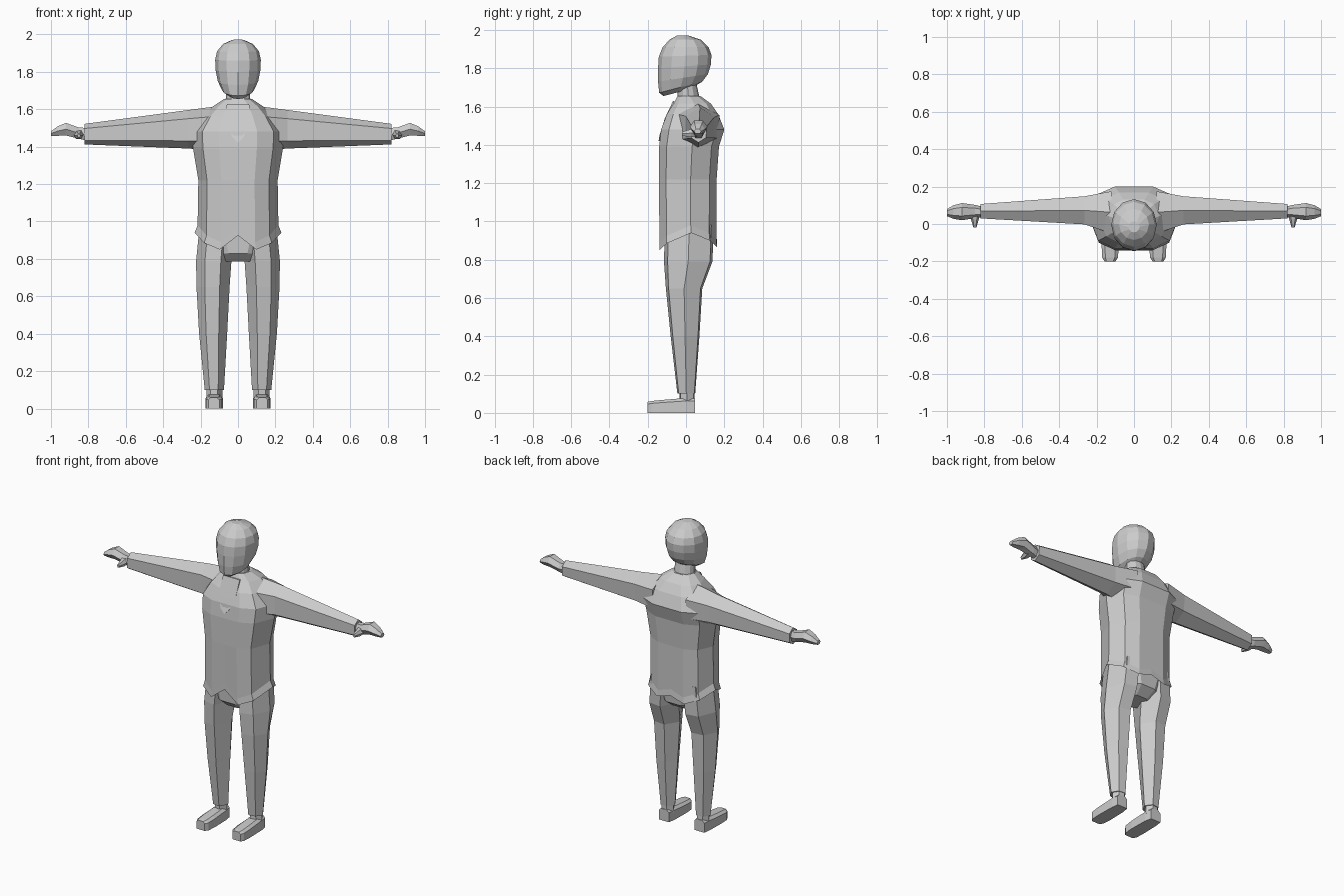
import bpy, bmesh, math

grey = bpy.data.materials.new("plain grey")
grey.diffuse_color = (0.6, 0.6, 0.6, 1)


def section(shape, u0, u1, v0, v1):
    """Scale a unit outline (-1..1) into the given box."""
    cu, hu, cv, hv = (u0 + u1) / 2, (u1 - u0) / 2, (v0 + v1) / 2, (v1 - v0) / 2
    return [(cu + a * hu, cv + b * hv) for a, b in shape]


def z_rings(shape, rows):
    return [[(x, y, z) for x, y in section(shape, *box)] for z, *box in rows]


def x_rings(shape, rows):
    return [[(x, y, z) for y, z in section(shape, *box)] for x, *box in rows]


def y_rings(shape, rows):
    return [[(x, y, z) for x, z in section(shape, *box)] for y, *box in rows]


def loft(name, rings, mirror=False, cap_start=True):
    bm = bmesh.new()
    vs = [[bm.verts.new(p) for p in r] for r in rings]
    n = len(rings[0])
    for a, b in zip(vs, vs[1:]):
        for i in range(n):
            j = (i + 1) % n
            bm.faces.new((a[i], a[j], b[j], b[i]))
    if cap_start:
        bm.faces.new(vs[0][::-1])
    bm.faces.new(vs[-1])
    bmesh.ops.recalc_face_normals(bm, faces=bm.faces)
    me = bpy.data.meshes.new(name)
    bm.to_mesh(me)
    bm.free()
    me.materials.append(grey)
    ob = bpy.data.objects.new(name, me)
    bpy.context.collection.objects.link(ob)
    if mirror:
        ob.modifiers.new("mirror", 'MIRROR')
    return ob


def both_sides(half):
    """Complete a half outline running from front centre to back centre."""
    return half + [(-x, y) for x, y in half[-2:0:-1]]


# Outlines
BODY = both_sides([(0, -1), (.42, -1), (.78, -.75), (1, .1), (.8, .75), (.42, 1), (0, 1)])
OVAL = [(math.sin(k * math.tau / 12), -math.cos(k * math.tau / 12)) for k in range(12)]
LEG = [(-1, .1), (-.4, -1), (.5, -.85), (1, 0), (.5, .9), (-.4, 1)]
ARM = [(-.1, -1), (-1, -.6), (-1, .55), (0, 1), (1, .5), (.95, -.55)]
HAND = [(-1, 0), (-.5, 1), (.5, 1), (1, 0), (.5, -1), (-.5, -1)]
SHOE = [(-1, -1), (1, -1), (1, .6), (.6, 1), (-.6, 1), (-1, .6)]

# Shirt body, with a wavy flared hem
shirt = z_rings(BODY, [
    (.90, -.232, .232, -.138, .162),
    (.95, -.216, .216, -.138, .158),
    (1.22, -.212, .212, -.142, .16),
    (1.39, -.24, .24, -.14, .172),
    (1.48, -.245, .245, -.13, .2),
    (1.56, -.19, .19, -.10, .168),
    (1.615, -.135, .135, -.065, .13),
    (1.655, -.075, .075, -.045, .075)])
hem = [.925, .85, .885, .94, .90, .865, .895]
hem += hem[-2:0:-1]
shirt[0] = [(x, y, z) for (x, y, _), z in zip(shirt[0], hem)]
shirt[1] = [(x, y, z + .04) for (x, y, _), z in zip(shirt[1], hem)]
loft("shirt", shirt, cap_start=False)

# Neck opening panel: thin tapered plate on the chest
outline = [(-.06, -.068, 1.628), (-.062, -.11, 1.54), (-.03, -.138, 1.45), (0, -.143, 1.42),
           (.03, -.138, 1.45), (.062, -.11, 1.54), (.06, -.068, 1.628)]
loft("neck_opening", [[(x, y + .008, z) for x, y, z in outline], outline])

# Neck
loft("neck", z_rings(OVAL, [
    (1.58, -.075, .075, -.05, .09),
    (1.65, -.066, .066, -.045, .07),
    (1.74, -.06, .06, -.04, .05)]))

# Head: rings tilted by separate front and back heights
head = []
for hx, yf, yb, zf, zb in [
        (.045, -.118, .02, 1.655, 1.69),
        (.085, -.14, .085, 1.672, 1.73),
        (.108, -.146, .115, 1.73, 1.77),
        (.12, -.146, .13, 1.80, 1.82),
        (.122, -.142, .133, 1.86, 1.87),
        (.112, -.122, .118, 1.91, 1.91),
        (.08, -.085, .08, 1.95, 1.948),
        (.03, -.045, .015, 1.972, 1.97)]:
    head.append([(x, y, zf + (zb - zf) * (y - yf) / (yb - yf))
                 for x, y in section(OVAL, -hx, hx, yf, yb)])
loft("head", head)

# Sleeves
loft("sleeve", x_rings(ARM, [
    (.12, -.05, .175, 1.38, 1.615),
    (.265, -.002, .148, 1.39, 1.596),
    (.82, .03, .107, 1.412, 1.522)]), mirror=True)

# Hands and thumbs
loft("hand", x_rings(HAND, [
    (.80, .038, .09, 1.43, 1.5),
    (.85, .032, .102, 1.442, 1.502),
    (.92, .02, .112, 1.46, 1.527),
    (.965, .028, .1, 1.458, 1.508),
    (1.0, .042, .08, 1.458, 1.482)]), mirror=True)
loft("thumb", y_rings(HAND, [
    (.06, .82, .885, 1.445, 1.49),
    (.025, .83, .872, 1.44, 1.482),
    (-.02, .843, .858, 1.448, 1.468)]), mirror=True)

# Trousers: seat and legs
loft("trouser_seat", z_rings(BODY, [
    (.785, -.09, .09, -.06, .07),
    (.83, -.12, .12, -.108, .13),
    (.98, -.2, .2, -.115, .145)]))
loft("trouser_leg", z_rings(LEG, [
    (.10, .075, .178, -.045, .048),
    (.40, .058, .208, -.08, .07),
    (.65, .045, .222, -.105, .085),
    (.79, .035, .224, -.115, .138),
    (.98, .02, .205, -.11, .145)]), mirror=True)

# Ankles and shoes
loft("ankle", z_rings(LEG, [
    (.05, .084, .17, -.035, .045),
    (.12, .084, .168, -.033, .043)]), mirror=True)
loft("shoe", y_rings(SHOE, [
    (.046, .092, .164, 0, .076),
    (0, .084, .17, 0, .078),
    (-.12, .081, .173, 0, .068),
    (-.18, .086, .17, 0, .062),
    (-.2, .1, .158, 0, .058)]), mirror=True)
